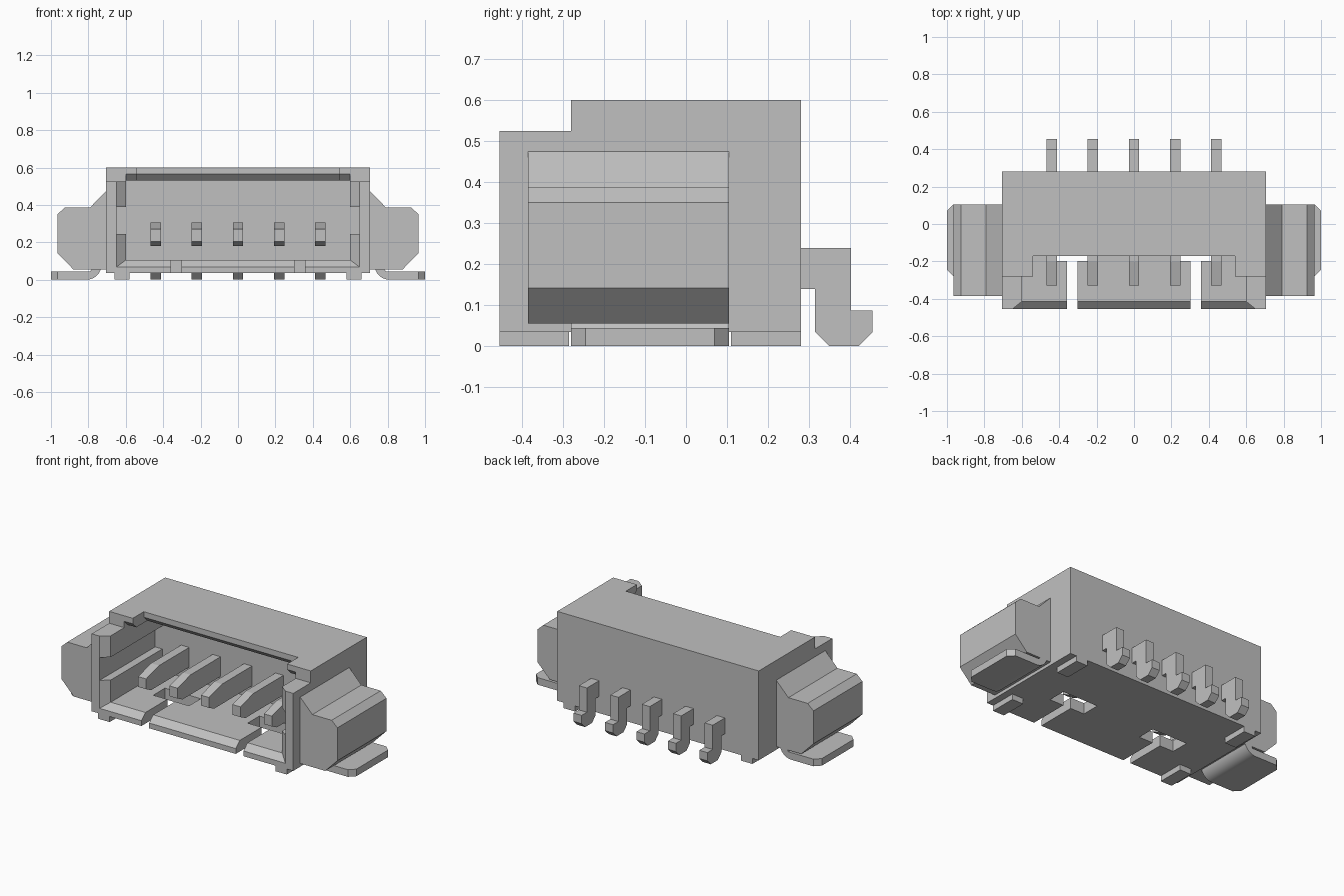
import bpy, bmesh, math
from mathutils import Vector

cube = bpy.data.objects.get("Cube")
if cube:
    bpy.data.objects.remove(cube, do_unlink=True)

grey = bpy.data.materials.new("light_grey")
grey.use_nodes = True
grey.diffuse_color = (0.53, 0.53, 0.53, 1)
grey.node_tree.nodes["Principled BSDF"].inputs["Base Color"].default_value = (0.53, 0.53, 0.53, 1)


def loft(name, ring_a, ring_b):
    """Solid between two matching rings of points."""
    bm = bmesh.new()
    a = [bm.verts.new(p) for p in ring_a]
    b = [bm.verts.new(p) for p in ring_b]
    bm.faces.new(a)
    bm.faces.new(b[::-1])
    for i in range(len(a)):
        j = (i + 1) % len(a)
        bm.faces.new((a[j], a[i], b[i], b[j]))
    bmesh.ops.recalc_face_normals(bm, faces=bm.faces)
    mesh = bpy.data.meshes.new(name)
    bm.to_mesh(mesh)
    bm.free()
    obj = bpy.data.objects.new(name, mesh)
    obj.data.materials.append(grey)
    bpy.context.collection.objects.link(obj)
    return obj


def along_x(name, profile, x0, x1):
    return loft(name, [(x0, y, z) for y, z in profile], [(x1, y, z) for y, z in profile])


def along_y(name, profile, y0, y1):
    return loft(name, [(x, y0, z) for x, z in profile], [(x, y1, z) for x, z in profile])


def box(name, x, y, z):
    return along_x(name, [(y[0], z[0]), (y[1], z[0]), (y[1], z[1]), (y[0], z[1])], *x)


def boolean(obj, cutter, operation="DIFFERENCE"):
    mod = obj.modifiers.new("cut", "BOOLEAN")
    mod.operation = operation
    mod.solver = "EXACT"
    mod.object = cutter
    bpy.context.view_layer.objects.active = obj
    bpy.ops.object.modifier_apply(modifier=mod.name)
    bpy.data.objects.remove(cutter, do_unlink=True)


def span(side, a, b):
    return tuple(sorted((side * a, side * b)))


# Housing shell with a lower step at the front
housing = along_x("housing", [(-0.455, 0.035), (0.28, 0.035), (0.28, 0.6),
                              (-0.28, 0.6), (-0.28, 0.525), (-0.455, 0.525)], -0.705, 0.705)

# Main cavity, open to the front
boolean(housing, box("cavity", (-0.6, 0.6), (-0.6, 0.1), (0.105, 0.53)))


# Flared mouth of the cavity
def mouth_ring(y, half, low):
    return [(-half, y, low), (half, y, low), (half, y, 0.56), (-half, y, 0.56)]


boolean(housing, loft("mouth", mouth_ring(-0.475, 0.675, 0.05), mouth_ring(-0.415, 0.6, 0.105)))

# Roof opening and the chamfer under the roof edge
boolean(housing, box("roof_opening", (-0.54, 0.54), (-0.6, -0.17), (0.4, 0.7)))
for half, edge in ((0.54, -0.17), (0.6, -0.28)):
    boolean(housing, along_x("roof_chamfer", [(-0.6, 0.5), (-0.6, 0.565), (edge, 0.565),
                                              (edge + 0.035, 0.53), (edge + 0.035, 0.5)], -half, half))

for side in (-1, 1):
    # Guide groove in the side wall, then the T-shaped slot in the floor
    boolean(housing, box("groove", span(side, 0.5, 0.65), (-0.6, 0.1), (0.245, 0.39)))
    boolean(housing, box("slot", span(side, 0.303, 0.357), (-0.6, -0.15), (-0.1, 0.2)))
    boolean(housing, box("slot_end", span(side, 0.205, 0.455), (-0.197, -0.08), (-0.1, 0.2)))

for side, label in ((1, "left"), (-1, "right")):
    # Standing feet
    for place, y in (("front", (-0.455, -0.285)), ("back", (0.11, 0.28))):
        box(f"{label}_{place}_foot", span(side, 0.58, 0.66), y, (0, 0.036))

    # Side bracket
    outline = [(0.7, 0.055), (0.88, 0.055), (0.965, 0.142), (0.965, 0.35),
               (0.925, 0.387), (0.79, 0.387), (0.705, 0.475), (0.7, 0.475)]
    along_y(f"{label}_bracket", [(side * x, z) for x, z in outline], -0.385, 0.105)

    # Solder tab: a flat strip that curls up into the bracket, outer corners clipped
    curl = [(0.81 - 0.08 * math.sin(t), 0.08 - 0.08 * math.cos(t))
            for t in (math.radians(a) for a in range(0, 80, 8))]
    strip = [(1.0, 0.045), (1.0, 0.0)] + curl + [(0.77, 0.07), (0.79, 0.045)]
    tab = along_y(f"{label}_solder_tab", [(side * x, z) for x, z in strip], -0.28, 0.105)
    for edge, inward in ((-0.28, 1), (0.105, -1)):
        corner = [(0.965, edge), (0.965, edge - 0.1 * inward), (1.1, edge - 0.1 * inward),
                  (1.1, edge + 0.135 * inward)]
        boolean(tab, loft("clip", [(side * x, y, -0.1) for x, y in corner],
                          [(side * x, y, 0.1) for x, y in corner]))
    bpy.ops.object.select_all(action="DESELECT")
    tab.select_set(True)
    bpy.context.view_layer.objects.active = tab
    bpy.ops.object.shade_smooth_by_angle(angle=math.radians(20))

# Contact pins: tapered tip inside, bent foot behind
pin_profile = [(-0.33, 0.205), (-0.28, 0.18), (0.15, 0.18), (0.15, 0.14), (0.315, 0.14),
               (0.315, 0.035), (0.35, 0), (0.42, 0), (0.455, 0.035), (0.455, 0.087),
               (0.402, 0.087), (0.402, 0.24), (0.2, 0.24), (0.2, 0.305), (-0.2, 0.305), (-0.33, 0.27)]
for i in range(5):
    x = (i - 2) * 0.22
    along_x(f"contact_pin_{i + 1}", pin_profile, x - 0.028, x + 0.028)
